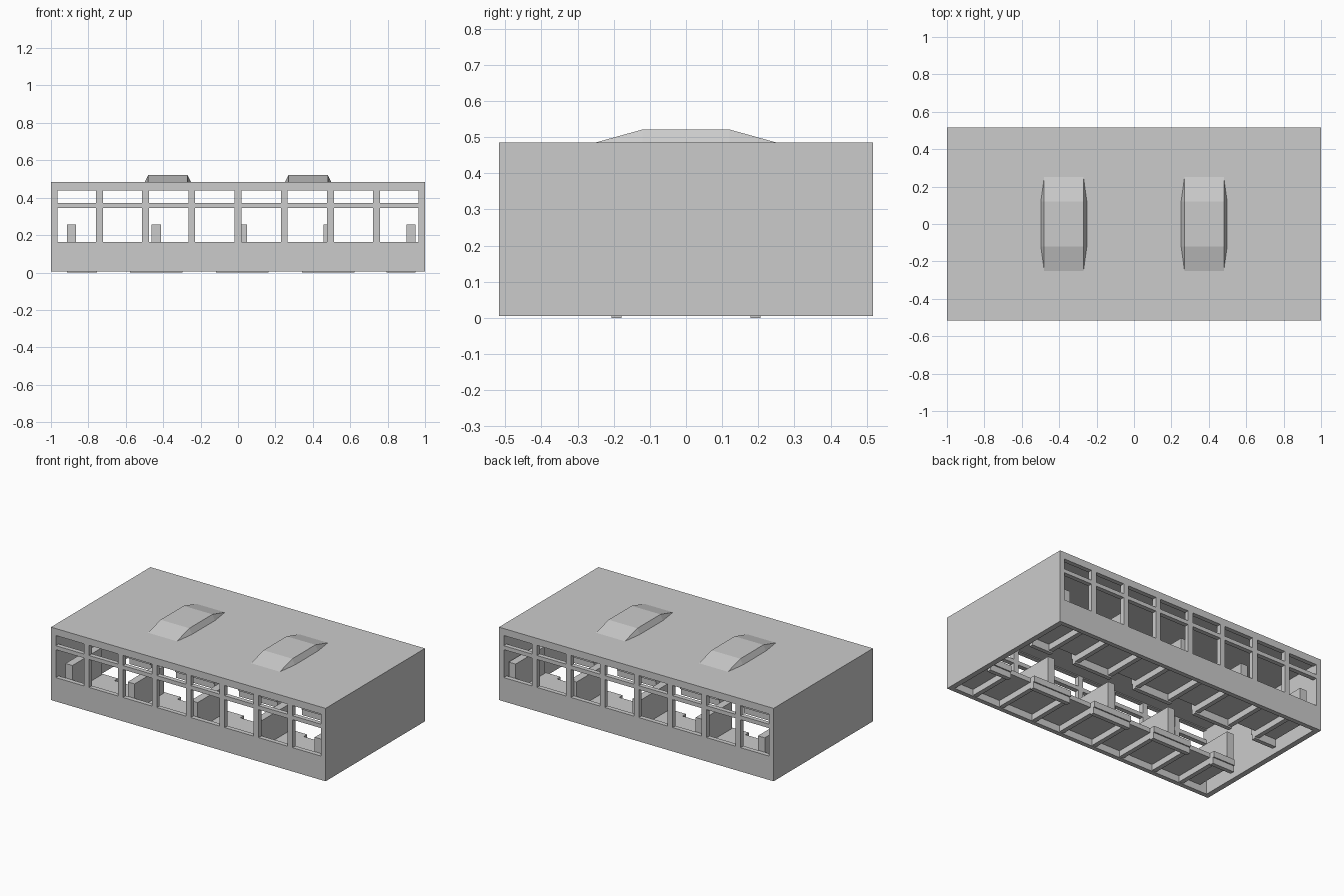
import bpy, bmesh

cube = bpy.data.objects.get("Cube")
if cube:
    bpy.data.objects.remove(cube)

GREY = (0.6, 0.6, 0.6, 1)
mat = bpy.data.materials.new("plain grey")
mat.use_nodes = True
mat.diffuse_color = GREY
mat.node_tree.nodes["Principled BSDF"].inputs["Base Color"].default_value = GREY


def finish(name, bm):
    bmesh.ops.recalc_face_normals(bm, faces=bm.faces)
    mesh = bpy.data.meshes.new(name)
    bm.to_mesh(mesh)
    bm.free()
    mesh.materials.append(mat)
    obj = bpy.data.objects.new(name, mesh)
    bpy.context.collection.objects.link(obj)


def boxes(name, spans):
    """One object from boxes given as (x range, y range, z range)."""
    bm = bmesh.new()
    for span in spans:
        for v in bmesh.ops.create_cube(bm, size=1)["verts"]:
            for i, (a, b) in enumerate(span):
                v.co[i] = a if v.co[i] < 0 else b
    finish(name, bm)


def across(side, a, b):
    return tuple(sorted((side * a, side * b)))


L, W, WALL = 1.0, 0.517, 0.035
BASE, SILL, ROOF, TOP = 0.005, 0.162, 0.445, 0.485
IN = W - 0.03

# Roof and solid end walls; the aisle is open underneath
boxes("roof", [((-L, L), (-W, W), (ROOF, TOP))])
for side, name in ((-1, "right"), (1, "left")):
    boxes(name + "_end_wall", [(across(side, L - WALL, L), (-W, W), (BASE, ROOF))])

# Window walls: lower panel, header, transom rail and pillars
for side, name in ((-1, "front"), (1, "back")):
    y = across(side, IN, W)
    x = (-L + WALL, L - WALL)
    boxes(name + "_lower_panel", [(x, y, (BASE, SILL))])
    boxes(name + "_window_header", [(x, y, (ROOF - 0.006, ROOF))])
    boxes(name + "_transom_rail", [(x, y, (0.346, 0.372))])
    pillars = [0.247 * k for k in range(-3, 4)]
    boxes(name + "_pillars",
          [((p - 0.018, p + 0.018), y, (SILL, ROOF - 0.006)) for p in pillars])

# Benches on both sides of the aisle: centre, reach to -x, reach to +x
benches = [(-0.89, 0.025, 0.135), (-0.437, 0.14, 0.14), (0.022, 0.14, 0.14),
           (0.482, 0.14, 0.14), (0.925, 0.13, 0.025)]
for side, name in ((-1, "front"), (1, "back")):
    # Platform between wall and aisle, carrying all the benches
    boxes(name + "_platform", [((-0.915, 0.95), across(side, 0.206, IN), (0.05, 0.08))])
    for n, (c, lo, hi) in enumerate(benches, 1):
        seat = (c - lo, c + hi)
        back = (c - 0.025, c + 0.025)
        label = f"{name}_bench_{n}"
        boxes(label + "_seat_edge", [(seat, across(side, 0.17, 0.206), (0.04, 0.08))])
        boxes(label + "_backrest", [(back, across(side, 0.18, IN), (0.08, 0.257))])
        boxes(label + "_aisle_rail", [(seat, across(side, 0.178, 0.206), (0, 0.04))])
        ribs = [(c + s * (r - 0.015), r) for s, r in ((-1, lo), (1, hi)) if r > 0.1]
        boxes(label + "_ribs", [((p - 0.015, p + 0.015), across(side, 0.206, IN), (0.01, 0.05))
                                for p, r in ribs])


def roof_pod(name, cx):
    """Low roof pod with sloped ends and narrow sloped sides."""
    bm = bmesh.new()
    rows = []
    for dx, rise in ((-0.123, 0), (-0.105, 1), (0.105, 1), (0.123, 0)):
        rows.append([bm.verts.new((cx + dx, y, TOP + rise * h))
                     for y, h in ((-0.25, 0), (-0.12, 0.036), (0.12, 0.036), (0.25, 0))])
    low_a, top_a, top_b, low_b = rows
    for i in range(3):
        bm.faces.new((top_a[i], top_b[i], top_b[i + 1], top_a[i + 1]))
    # Side strips: the end corners fold down flat onto the roof
    for low, top in ((low_a, top_a), (low_b, top_b)):
        bm.faces.new((low[1], low[2], top[2], top[1]))
        for end, mid in ((0, 1), (3, 2)):
            bm.faces.new((top[end], top[mid], low[mid]))
            bm.faces.new((top[end], low[mid], low[end]))
    finish(name, bm)


roof_pod("right_roof_pod", -0.375)
roof_pod("left_roof_pod", 0.375)
